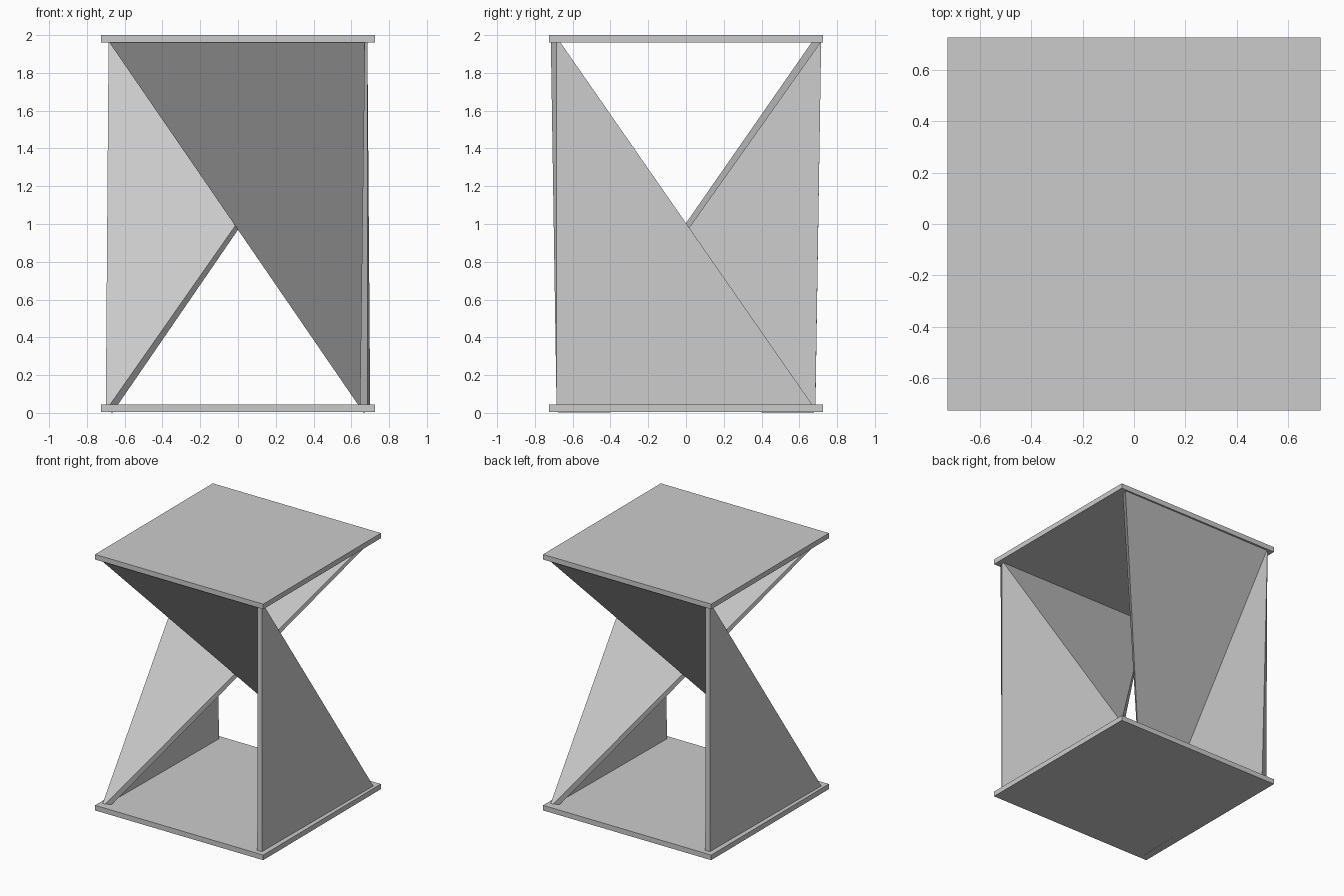
import bpy
import math

if "Cube" in bpy.data.objects:
    bpy.data.objects.remove(bpy.data.objects["Cube"])


def plate(name, z_low, z_high, half=0.725):
    bpy.ops.mesh.primitive_cube_add(size=1, location=(0, 0, (z_low + z_high) / 2))
    ob = bpy.context.object
    ob.name = name
    ob.scale = (2 * half, 2 * half, z_high - z_low)
    bpy.ops.object.transform_apply(location=False, rotation=False, scale=True)


def folded_leg(name, angle):
    a, top, low = 0.685, 1.99, 0.012
    verts = [
        (-a, -a, top),       # far top corner
        (a, -a, top),        # fold, top end
        (0.70, 0.69, low),   # fold, bottom end
        (a, -a, low),        # upright panel foot
    ]
    mesh = bpy.data.meshes.new(name)
    mesh.from_pydata(verts, [], [(3, 2, 1), (0, 1, 2)])
    ob = bpy.data.objects.new(name, mesh)
    bpy.context.collection.objects.link(ob)
    ob.rotation_euler.z = angle
    # sheet thickness
    solid = ob.modifiers.new("thickness", 'SOLIDIFY')
    solid.thickness = 0.04
    solid.offset = -1


# square base and top
plate("base_plate", 0.004, 0.044)
plate("top_plate", 1.96, 2.0)

# two folded triangular sheets, half a turn apart
folded_leg("front_right_folded_leg", 0)
folded_leg("back_left_folded_leg", math.pi)
